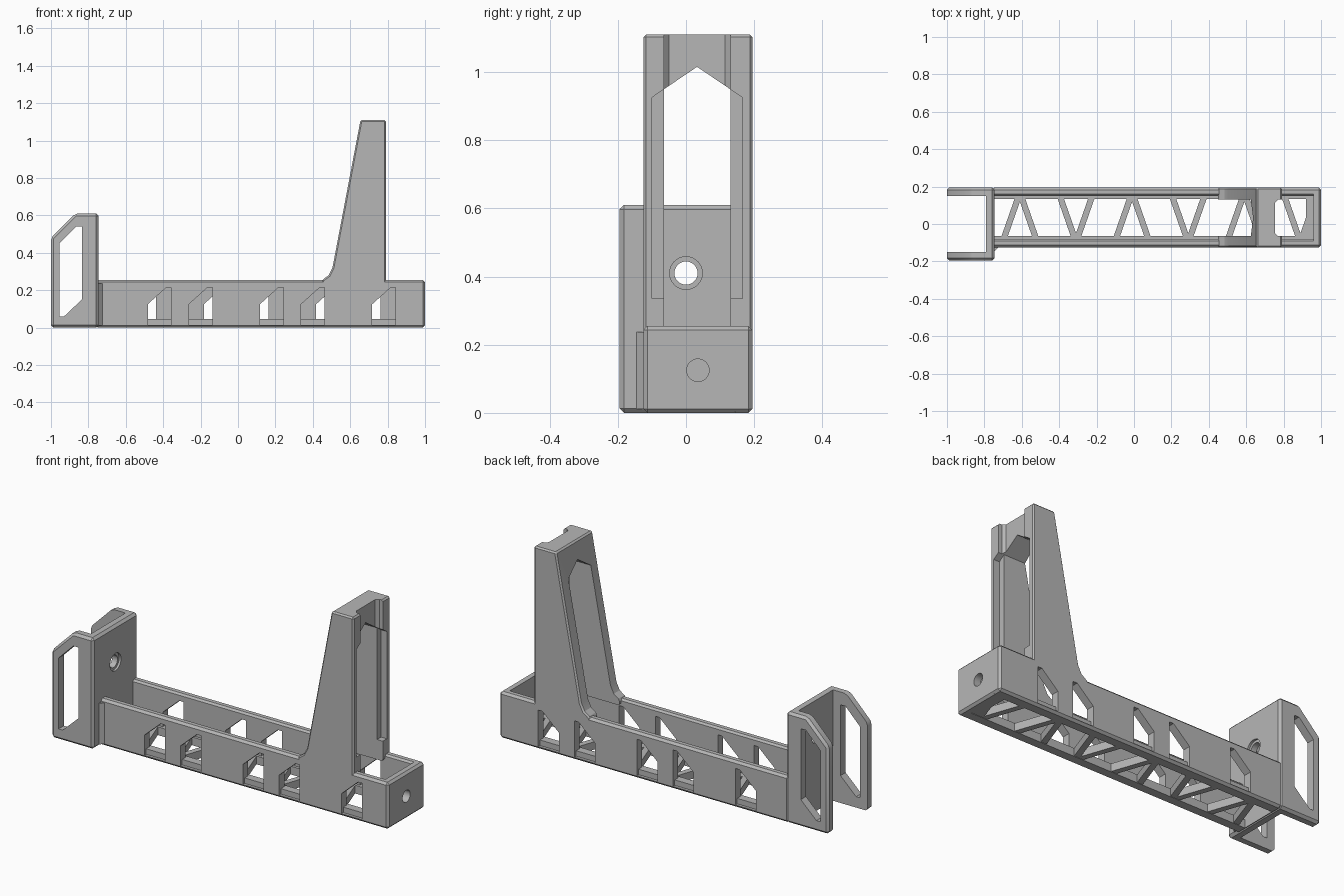
import bpy, bmesh, math
from mathutils import Vector

cube = bpy.data.objects.get("Cube")
if cube:
    bpy.data.objects.remove(cube, do_unlink=True)

grey = bpy.data.materials.new("plain grey")
grey.use_nodes = True
grey.diffuse_color = (0.47, 0.47, 0.47, 1)
grey.node_tree.nodes["Principled BSDF"].inputs["Base Color"].default_value = (0.47, 0.47, 0.47, 1)


def prism(name, points, axis, start, end, bevel=0):
    """Extrude a flat outline along an axis, with optional chamfered edges."""
    place = {"x": lambda p, d: (d, p[0], p[1]),
             "y": lambda p, d: (p[0], d, p[1]),
             "z": lambda p, d: (p[0], p[1], d)}[axis]
    bm = bmesh.new()
    face = bm.faces.new([bm.verts.new(place(p, start)) for p in points])
    moved = bmesh.ops.extrude_face_region(bm, geom=[face])["geom"]
    shift = Vector(place((0, 0), end - start))
    bmesh.ops.translate(bm, vec=shift, verts=[v for v in moved if isinstance(v, bmesh.types.BMVert)])
    if not any(len(f.verts) == len(points) and f is face for f in bm.faces):
        bmesh.ops.holes_fill(bm, edges=bm.edges[:])
    bmesh.ops.recalc_face_normals(bm, faces=bm.faces[:])
    if bevel:
        sharp = [e for e in bm.edges if e.calc_face_angle(0) > 0.7]
        bmesh.ops.bevel(bm, geom=sharp, offset=bevel, segments=1, affect="EDGES", profile=0.5)
    mesh = bpy.data.meshes.new(name)
    bm.to_mesh(mesh)
    bm.free()
    obj = bpy.data.objects.new(name, mesh)
    bpy.context.collection.objects.link(obj)
    return obj


def rect(a, b, c, d):
    return [(a, c), (b, c), (b, d), (a, d)]


def circle(u, v, r, n=32):
    return [(u + r * math.cos(2 * math.pi * i / n), v + r * math.sin(2 * math.pi * i / n)) for i in range(n)]


def cut(obj, *cutter):
    """Subtract a prism from an object and keep the result as a plain mesh."""
    tool = prism("cutter", *cutter)
    tool.hide_render = True
    mod = obj.modifiers.new("cut", "BOOLEAN")
    mod.operation, mod.solver, mod.object = "DIFFERENCE", "EXACT", tool
    bpy.context.view_layer.update()
    graph = bpy.context.evaluated_depsgraph_get()
    mesh = bpy.data.meshes.new_from_object(obj.evaluated_get(graph))
    obj.modifiers.clear()
    obj.data = mesh
    bpy.data.objects.remove(tool, do_unlink=True)


FRONT, BACK, WALL = -0.125, 0.195, 0.045
MID = (FRONT + BACK) / 2
apexes = [-0.61 + 0.3 * i for i in range(6)]

# Long channel with a chamfered rim and a narrow ledge along the bottom
beam = prism("beam", rect(-0.76, 1, 0, 0.255), "y", FRONT, BACK, 0.012)
cut(beam, [(-0.065, -0.1), (0.135, -0.1), (0.135, 0.045), (0.15, 0.045), (0.15, 0.245),
           (0.175, 0.27), (-0.105, 0.27), (-0.08, 0.245), (-0.08, 0.045), (-0.065, 0.045)],
    "x", -0.745, 0.96)
cut(beam, circle(MID, 0.125, 0.033), "x", 0.9, 1.1)

# Slanted side openings on both sides of each strut apex
for i, apex in enumerate(apexes):
    on_back = i % 2 == 0
    for x in (apex - 0.11, apex + 0.11):
        if not -0.6 < x < 0.9:
            continue
        l, r = x - 0.0625, x + 0.0625
        top = [(r, 0.215), (r - 0.025, 0.215), (l, 0.125)]
        inner, outer = (0.142, 0.3) if on_back else (-0.3, -0.072)
        cut(beam, [(l, 0.045), (r, 0.045)] + top, "y", inner, outer)
        inner, outer = (0.18, 0.3) if on_back else (-0.3, -0.11)
        cut(beam, [(l, 0.015), (r, 0.015)] + top, "y", inner, outer)

# Zigzag floor struts
parts = [beam]
for i, apex in enumerate(apexes):
    tip, base = (0.145, -0.075) if i % 2 == 0 else (-0.075, 0.145)
    for side in (-1, 1):
        a, b = apex + side * 0.008, apex + side * 0.085
        outline = [(a - 0.017, tip), (a + 0.017, tip), (b + 0.017, base), (b - 0.017, base)]
        parts.append(prism("floor_strut", outline, "z", 0.002, 0.045))
parts.append(prism("floor_end_plate", rect(0.92, 0.97, -0.075, 0.145), "z", 0.002, 0.045))

# Tall upright with a gabled opening and a grooved outer face
tower = prism("tower", [(0.79, 0.225), (0.79, 1.11), (0.655, 1.11), (0.505, 0.32), (0.485, 0.28),
                        (0.45, 0.255), (0.45, 0.225)], "y", FRONT, BACK, 0.008)
cut(tower, [(-0.065, 0.1), (0.13, 0.1), (0.13, 0.949), (0.0325, 1.015), (-0.065, 0.949)], "x", 0.3, 0.95)
cut(tower, [(-0.1, 0.335), (0.165, 0.335), (0.165, 0.925), (0.0325, 1.015), (-0.1, 0.925)], "x", 0.755, 0.9)
cut(tower, [(0.754, -0.05), (0.754, 0.115), (0.769, 0.13), (0.9, 0.13), (0.9, -0.065), (0.769, -0.065)],
    "z", 0.9, 1.2)
parts.append(tower)

# U-shaped end bracket with windows in both flanges and a countersunk screw hole
bracket = prism("end_bracket", [(-1, 0), (-0.745, 0), (-0.745, 0.61), (-0.87, 0.61), (-1, 0.48)],
                "y", -0.195, 0.195, 0.013)
cut(bracket, rect(-1.2, -0.79, -0.15, 0.15), "z", -0.1, 0.8)
cut(bracket, [(-0.955, 0.06), (-0.93, 0.06), (-0.835, 0.15), (-0.835, 0.54), (-0.865, 0.54), (-0.955, 0.45)],
    "y", -0.3, 0.3)
cut(bracket, circle(0, 0.41, 0.034), "x", -0.9, -0.6)
cut(bracket, circle(0, 0.41, 0.048), "x", -0.757, -0.6)
parts.append(bracket)

# Small gusset where the channel meets the bracket
parts.append(prism("gusset", [(-0.75, -0.15), (-0.72, -0.12), (-0.75, -0.12)], "z", 0.012, 0.237))

bpy.ops.object.select_all(action="DESELECT")
for obj in parts:
    obj.data.materials.clear()
    obj.data.materials.append(grey)
    obj.select_set(True)
bpy.context.view_layer.objects.active = beam
bpy.ops.object.shade_smooth_by_angle(angle=math.radians(25))
